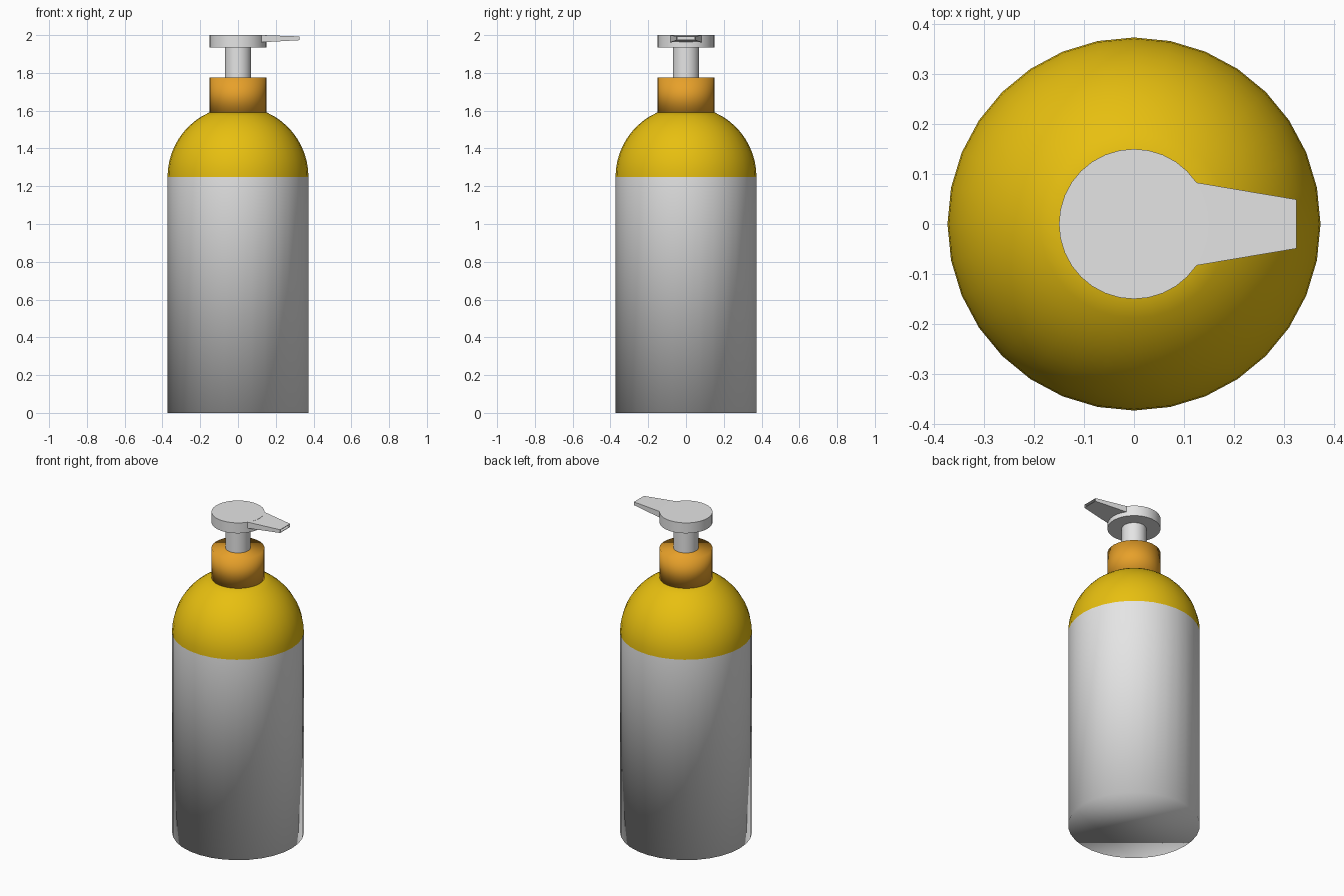
import bpy
import bmesh
import math

if "Cube" in bpy.data.objects:
    bpy.data.objects.remove(bpy.data.objects["Cube"])

SIDES = 32


def material(name, colour):
    mat = bpy.data.materials.new(name)
    mat.diffuse_color = (*colour, 1)
    mat.use_nodes = True
    mat.node_tree.nodes["Principled BSDF"].inputs["Base Color"].default_value = mat.diffuse_color
    return mat


white = material("soft white", (0.78, 0.78, 0.78))
yellow = material("golden yellow", (0.95, 0.62, 0.006))
orange = material("amber orange", (0.95, 0.42, 0.027))


def finish(bm, name, mats, smooth):
    """Turn a bmesh into a named object: fully smooth, or smooth with sharp rims."""
    bmesh.ops.recalc_face_normals(bm, faces=bm.faces[:])
    mesh = bpy.data.meshes.new(name)
    bm.to_mesh(mesh)
    bm.free()
    obj = bpy.data.objects.new(name, mesh)
    bpy.context.collection.objects.link(obj)
    for mat in mats:
        mesh.materials.append(mat)
    bpy.ops.object.select_all(action="DESELECT")
    obj.select_set(True)
    bpy.context.view_layer.objects.active = obj
    if smooth:
        bpy.ops.object.shade_smooth()
    else:
        bpy.ops.object.shade_smooth_by_angle(angle=math.radians(30))
    return obj


def lathe(name, profile, mats, smooth=False):
    """Revolve (radius, height) points around z and cap both ends."""
    bm = bmesh.new()
    rings = []
    for r, z in profile:
        rings.append([bm.verts.new((r * math.cos(a), r * math.sin(a), z))
                      for a in (2 * math.pi * i / SIDES for i in range(SIDES))])
    for low, high in zip(rings, rings[1:]):
        for i in range(SIDES):
            j = (i + 1) % SIDES
            bm.faces.new((low[i], low[j], high[j], high[i]))
    bm.faces.new(rings[0])
    bm.faces.new(rings[-1])
    return finish(bm, name, mats, smooth)


# Bottle: straight body with a domed shoulder
R, SHOULDER, NECK = 0.373, 1.25, 0.15
sweep = math.acos(NECK / R)
dome = [(R * math.cos(sweep * k / 10), SHOULDER + R * math.sin(sweep * k / 10))
        for k in range(1, 11)]
bottle = lathe("bottle", [(R, 0), (R, SHOULDER)] + dome, [white, yellow], smooth=True)
for face in bottle.data.polygons:
    face.material_index = int(face.center.z > SHOULDER)

# Collar and pump stem
lathe("collar", [(NECK, 1.58), (NECK, 1.775)], [orange], smooth=True)
lathe("pump_stem", [(0.07, 1.77), (0.07, 1.94)], [white])

# Pump head disc
lathe("pump_head", [(0.15, 1.935), (0.15, 2.0)], [white])

# Tapered spout with a recessed opening at the tip
bm = bmesh.new()
root, tip = [
    [bm.verts.new((x, y, z)) for y, z in ((-w, lo), (w, lo), (w, hi), (-w, hi))]
    for x, w, lo, hi in ((0.124, 0.083, 1.962, 2.0), (0.325, 0.049, 1.973, 1.993))]
bm.faces.new(root)
tip_face = bm.faces.new(tip)
for i in range(4):
    j = (i + 1) % 4
    bm.faces.new((root[i], root[j], tip[j], tip[i]))
bmesh.ops.recalc_face_normals(bm, faces=bm.faces[:])
bmesh.ops.inset_region(bm, faces=[tip_face], thickness=0.004)
hole = bmesh.ops.extrude_discrete_faces(bm, faces=[tip_face])["faces"][0]
bmesh.ops.translate(bm, verts=hole.verts[:], vec=(-0.04, 0, 0))
finish(bm, "spout", [white], smooth=False)
